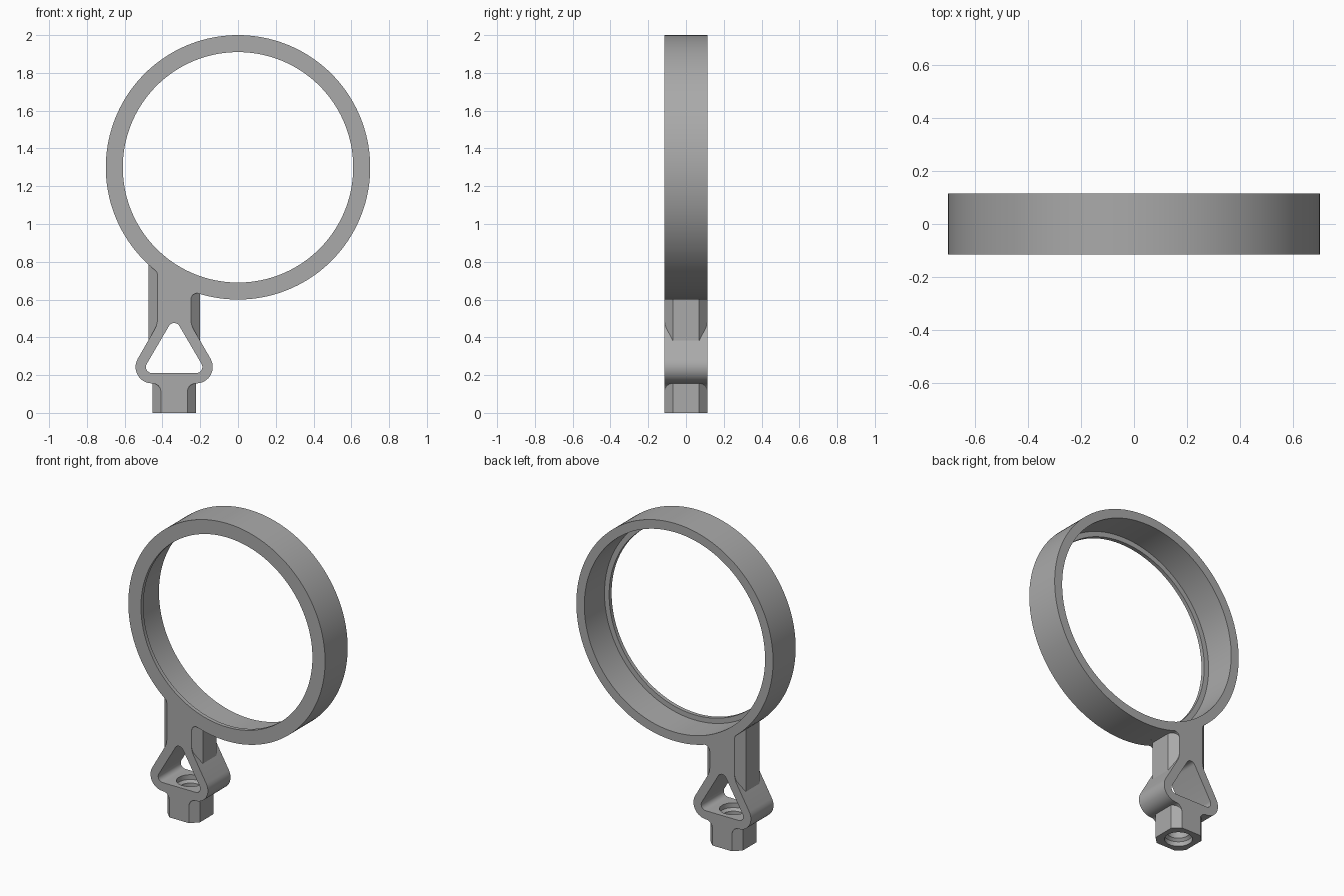
import bpy, bmesh
from math import sin, cos, tan, pi
from mathutils import Vector

cube = bpy.data.objects.get("Cube")
if cube:
    bpy.data.objects.remove(cube, do_unlink=True)

HALF = 0.115            # half depth of the whole part
STEM = -0.338           # x of the stem axis
RING_Z = 1.30

grey = bpy.data.materials.new("plain grey")
grey.use_nodes = True
GREY = (0.4, 0.4, 0.4, 1)
grey.diffuse_color = GREY
grey.node_tree.nodes["Principled BSDF"].inputs["Base Color"].default_value = GREY


def loft(name, loops):
    """Solid through a list of matching closed loops, capped at both ends."""
    bm = bmesh.new()
    rows = [[bm.verts.new(p) for p in loop] for loop in loops]
    n = len(rows[0])
    for a, b in zip(rows, rows[1:]):
        for i in range(n):
            j = (i + 1) % n
            bm.faces.new((a[i], a[j], b[j], b[i]))
    bm.faces.new(rows[0])
    bm.faces.new(rows[-1])
    bmesh.ops.recalc_face_normals(bm, faces=bm.faces)
    mesh = bpy.data.meshes.new(name)
    bm.to_mesh(mesh)
    bm.free()
    mesh.materials.append(grey)
    obj = bpy.data.objects.new(name, mesh)
    bpy.context.collection.objects.link(obj)
    return obj


def lathe(name, profile, place, n):
    """Revolve (radius, height) pairs; place maps (a, b, height) to space."""
    return loft(name, [[place(r * cos(2 * pi * i / n), r * sin(2 * pi * i / n), h)
                        for i in range(n)] for r, h in profile])


def rounded(corners, steps=10):
    """Round the corners of a polygon given as (x, z, radius)."""
    out = []
    for i, (x, z, r) in enumerate(corners):
        p = Vector((x, z))
        if r == 0:
            out.append(p)
            continue
        a = (Vector(corners[i - 1][:2]) - p).normalized()
        b = (Vector(corners[(i + 1) % len(corners)][:2]) - p).normalized()
        half = a.angle(b) / 2
        centre = p + (a + b).normalized() * (r / sin(half))
        start = p + a * (r / tan(half)) - centre
        end = p + b * (r / tan(half)) - centre
        sweep = start.angle(end)
        for k in range(steps + 1):
            t = k / steps
            out.append(centre + (start * sin((1 - t) * sweep) + end * sin(t * sweep)) / sin(sweep))
    return out


def slab(name, outline, half):
    return loft(name, [[(p[0], y, p[1]) for p in outline] for y in (-half, half)])


def chamfered_post(name, half_x, flat_x, z0, z1):
    """Upright post with an eight-sided section."""
    hy, fy = HALF - 0.0005, 0.07
    quarter = [(half_x, fy), (flat_x, hy)]
    section = quarter + [(-x, y) for x, y in quarter[::-1]]
    section += [(-x, -y) for x, y in section]
    return loft(name, [[(STEM + x, y, z) for x, y in section] for z in (z0, z1)])


def combine(target, other, operation):
    mod = target.modifiers.new(operation.lower(), 'BOOLEAN')
    mod.operation, mod.solver, mod.object = operation, 'EXACT', other
    bpy.context.view_layer.objects.active = target
    bpy.ops.object.modifier_apply(modifier=mod.name)
    bpy.data.objects.remove(other, do_unlink=True)


def about_y(a, b, h):
    return (a, h, RING_Z + b)


def about_z(a, b, h):
    return (STEM + a, b, h)


# Ring body, hollowed later
holder = lathe("ring_holder", [(0.70, -HALF), (0.70, HALF)], about_y, 160)

# Flat bracket: foot, rounded triangle and waist flaring into the ring
foot, waist, hip = 0.07, 0.088, 0.268
right_side = [(foot, 0, 0), (foot, 0.156, 0.045), (hip, 0.156, 0.087), (waist, 0.4685, 0.12)]
outline = [(STEM + x, z, r) for x, z, r in right_side]
outline += [(-0.25, 0.646, 0.035), (-0.16, 0.6185, 0), (-0.2, 0.7, 0),
            (-0.42, 0.82, 0), (-0.5, 0.81, 0), (-0.426, 0.7445, 0.035)]
outline += [(STEM - x, z, r) for x, z, r in right_side[::-1]]
combine(holder, slab("bracket", rounded(outline), HALF), 'UNION')

# Chamfered posts that thicken the waist and the foot
combine(holder, chamfered_post("upper_post", 0.137, waist, 0.36, 0.85), 'UNION')
combine(holder, chamfered_post("foot_post", 0.115, foot, 0, 0.17), 'UNION')

# Ring bore with a thin retaining lip at the front
bore = [(0.61, -0.2), (0.61, -0.09), (0.643, -0.09), (0.643, 0.2)]
combine(holder, lathe("bore_cutter", bore, about_y, 160), 'DIFFERENCE')

# Rounded triangular window
window = [(STEM - 0.1734, 0.211, 0.032), (STEM + 0.1734, 0.211, 0.032), (STEM, 0.507, 0.032)]
combine(holder, slab("window_cutter", rounded(window), 0.3), 'DIFFERENCE')

# Screw hole through the foot, wider at both mouths
screw = [(0.082, -0.05), (0.082, 0.03), (0.066, 0.045), (0.066, 0.165), (0.082, 0.18), (0.082, 0.25)]
combine(holder, lathe("screw_cutter", screw, about_z, 48), 'DIFFERENCE')

# Smooth shading with crisp edges
bpy.ops.object.select_all(action='DESELECT')
holder.select_set(True)
bpy.context.view_layer.objects.active = holder
bpy.ops.object.shade_smooth_by_angle(angle=0.5)
